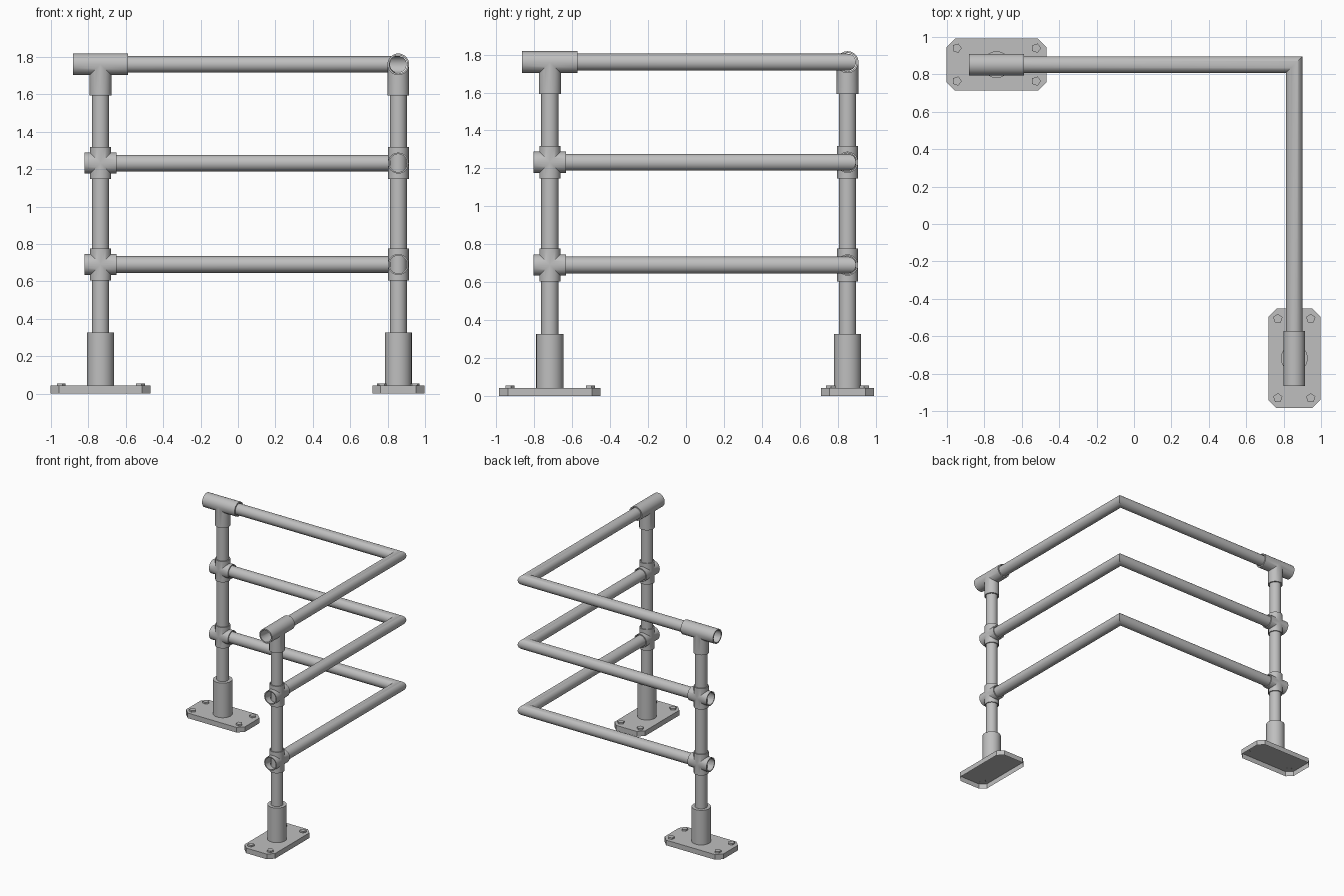
import bpy, bmesh, math
from mathutils import Vector

if "Cube" in bpy.data.objects:
    bpy.data.objects.remove(bpy.data.objects["Cube"], do_unlink=True)

steel = bpy.data.materials.new("galvanised grey")
steel.use_nodes = True
GREY = (0.52, 0.52, 0.52, 1)
steel.diffuse_color = GREY
steel.node_tree.nodes["Principled BSDF"].inputs["Base Color"].default_value = GREY

UP, X, Y = Vector((0, 0, 1)), Vector((1, 0, 0)), Vector((0, 1, 0))
SIDES = 32
PIPE, FIT, BORE = 0.0445, 0.056, 0.048
CORNER = Vector((0.857, 0.852, 0))
POSTS = {"back": (Vector((-0.735, 0.852, 0)), X),
         "front": (Vector((0.857, -0.718, 0)), Y)}
TOP_Z, MID_Z = 1.76, (1.232, 0.69)


def finish(bm, name, smooth=True):
    bmesh.ops.remove_doubles(bm, verts=bm.verts, dist=0.0001)
    mesh = bpy.data.meshes.new(name)
    bm.to_mesh(mesh)
    bm.free()
    mesh.materials.append(steel)
    obj = bpy.data.objects.new(name, mesh)
    bpy.context.collection.objects.link(obj)
    if smooth:
        bpy.ops.object.select_all(action="DESELECT")
        obj.select_set(True)
        bpy.context.view_layer.objects.active = obj
        bpy.ops.object.shade_smooth_by_angle(angle=math.radians(30))
    return obj


def ring(bm, place, sides=SIDES):
    """Ring of vertices from a function of cosine and sine."""
    turns = [2 * math.pi * i / sides for i in range(sides)]
    return [bm.verts.new(place(math.cos(t), math.sin(t))) for t in turns]


def bridge(bm, a, b):
    for i in range(len(a)):
        j = (i + 1) % len(a)
        bm.faces.new((a[i], a[j], b[j], b[i]))


def upright(name, base, z0, z1, radius, sides=SIDES, turn=X):
    """Closed vertical cylinder or prism."""
    bm = bmesh.new()
    side = UP.cross(turn)
    low, high = [ring(bm, lambda c, s: base + turn * radius * c + side * radius * s + UP * z, sides)
                 for z in (z0, z1)]
    bridge(bm, low, high)
    bm.faces.new(high)
    bm.faces.new(low[::-1])
    return finish(bm, name, sides > 8)


def fitting(name, centre, arms, radius):
    """Hollow pipe junction; arms is a list of (direction, length) in one plane."""
    bm = bmesh.new()
    dirs = [d for d, _ in arms]
    for d, length in arms:
        p = UP if abs(d.z) < 0.5 else next(a for a, _ in arms if abs(a.z) < 0.5)
        n = d.cross(p)

        def seam(r):
            def place(c, s):
                side = p if c > 0 else -p
                joined = any(side.dot(a) > 0.9 for a in dirs)
                return centre + p * r * c + n * r * s + d * (abs(r * c) if joined else 0)
            return ring(bm, place)

        def mouth(r):
            return ring(bm, lambda c, s: centre + p * r * c + n * r * s + d * length)

        outer, inner = mouth(radius), mouth(BORE)
        bridge(bm, seam(radius), outer)
        bridge(bm, outer, inner)
        bridge(bm, inner, seam(BORE))
    return finish(bm, name)


def rail(name, z):
    """Pipe with one mitred corner, running between the two posts."""
    bm = bmesh.new()
    (a, _), (b, _) = POSTS.values()
    lift = UP * z
    start = ring(bm, lambda c, s: a + X * 0.04 + lift + (Y * c + UP * s) * PIPE)
    mitre = ring(bm, lambda c, s: CORNER + lift + ((X + Y) * c + UP * s) * PIPE)
    end = ring(bm, lambda c, s: b + Y * 0.04 + lift + (X * c + UP * s) * PIPE)
    bridge(bm, start, mitre)
    bridge(bm, mitre, end)
    bmesh.ops.recalc_face_normals(bm, faces=bm.faces)
    return finish(bm, name)


def foot_plate(name, base, along):
    """Clipped-corner plate, open underneath."""
    bm = bmesh.new()
    side = UP.cross(along)
    length, width, clip, height = 0.267, 0.139, 0.045, 0.042
    quarter = [(length, width - clip), (length - clip, width)]
    outline = quarter + [(-u, v) for u, v in quarter[::-1]]
    outline += [(-u, -v) for u, v in outline]
    low, high = [[bm.verts.new(base + along * u + side * v + UP * z) for u, v in outline]
                 for z in (0, height)]
    bridge(bm, low, high)
    bm.faces.new(high)
    return finish(bm, name, False)


# Posts with their feet and pipe fittings
for label, (base, along) in POSTS.items():
    foot_plate(label + "_foot_plate", base, along)
    upright(label + "_foot_sleeve", base, 0.042, 0.326, 0.072)
    upright(label + "_post", base, 0.3, 1.70, PIPE + 0.001)
    for u in (-1, 1):
        for v in (-1, 1):
            spot = base + along * 0.212 * u + UP.cross(along) * 0.088 * v
            upright(label + "_bolt", spot, 0.04, 0.055, 0.026, 5, along)
    fitting(label + "_top_tee", base + UP * TOP_Z,
            [(along, 0.147), (-along, 0.147), (-UP, 0.167)], 0.058)
    for z in MID_Z:
        fitting(label + "_cross", base + UP * z,
                [(d, 0.086) for d in (along, -along, UP, -UP)], FIT)

# Corner rails
for label, z in zip(("top", "middle", "lower"), (TOP_Z, *MID_Z)):
    rail(label + "_rail", z)
